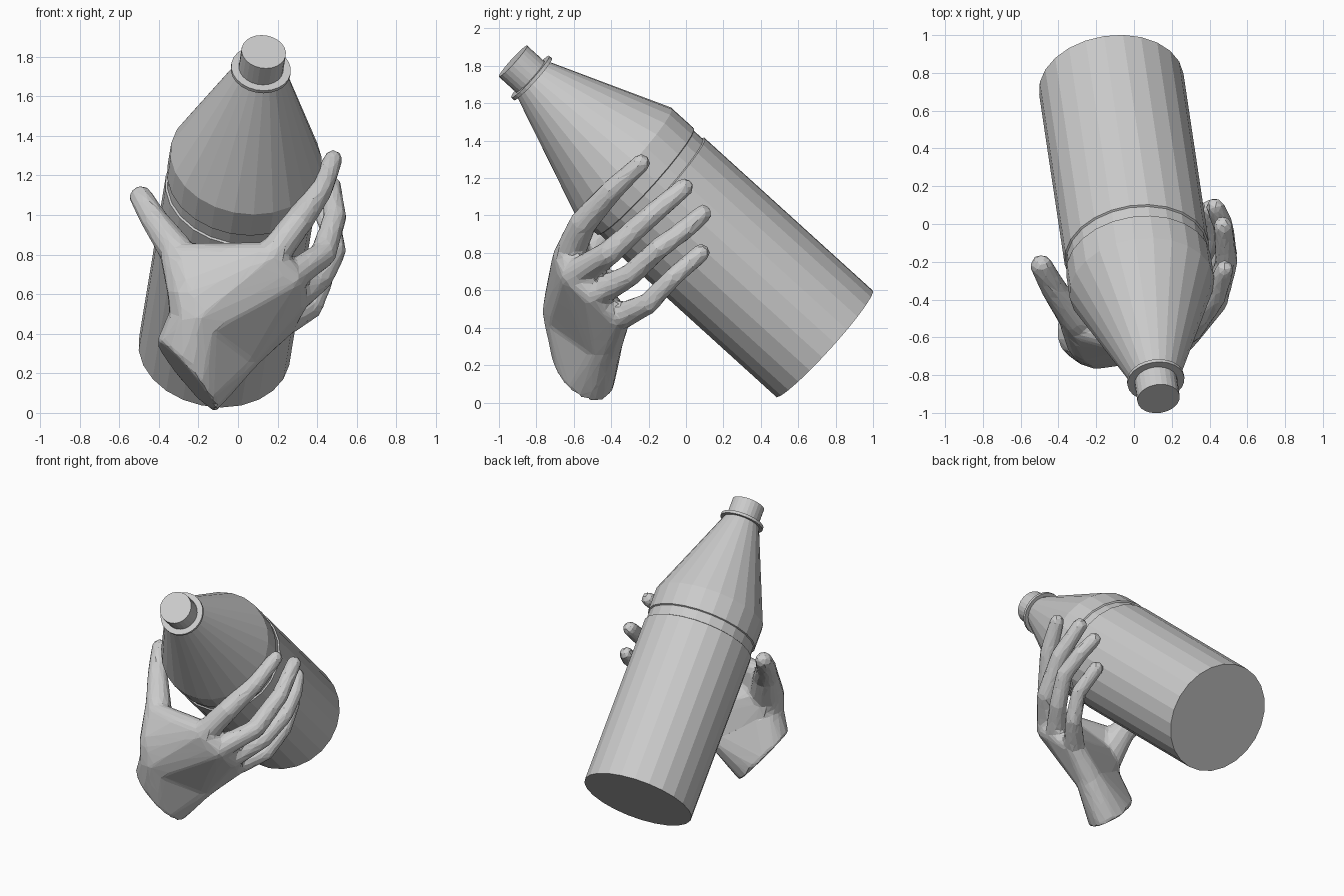
import bpy, bmesh, math
from mathutils import Vector, Matrix

cube = bpy.data.objects.get("Cube")
if cube:
    bpy.data.objects.remove(cube, do_unlink=True)

grey = bpy.data.materials.new("light_grey")
grey.use_nodes = True
tone = (0.6, 0.6, 0.6, 1)
grey.diffuse_color = tone
grey.node_tree.nodes["Principled BSDF"].inputs["Base Color"].default_value = tone


def finish(bm, name):
    bmesh.ops.recalc_face_normals(bm, faces=bm.faces)
    mesh = bpy.data.meshes.new(name)
    bm.to_mesh(mesh)
    bm.free()
    mesh.materials.append(grey)
    ob = bpy.data.objects.new(name, mesh)
    bpy.context.collection.objects.link(ob)
    return ob


# Bottle: profiles (radius, distance from base) turned around a tilted axis
BASE, TOP = Vector((-0.12, 0.74, 0.315)), Vector((0.13, -0.925, 1.825))
AXIS = TOP - BASE
TILT = Matrix.Translation(BASE) @ AXIS.to_track_quat('Z', 'Y').to_matrix().to_4x4()
SIDES = 24


def turned(name, profile):
    bm = bmesh.new()
    rings = []
    for r, h in profile:
        rings.append([bm.verts.new(TILT @ Vector((r * math.cos(a), r * math.sin(a), h)))
                      for a in (2 * math.pi * i / SIDES for i in range(SIDES))])
    for lo, hi in zip(rings, rings[1:]):
        for i in range(SIDES):
            j = (i + 1) % SIDES
            bm.faces.new((lo[i], lo[j], hi[j], hi[i]))
    bm.faces.new(rings[0][::-1])
    bm.faces.new(rings[-1])
    return finish(bm, name)


L = AXIS.length
turned("bottle_body", [(0.386, 0), (0.386, 1.22), (0.376, 1.225), (0.376, 1.295),
                       (0.386, 1.3), (0.386, 1.46), (0.125, L - 0.14)])
turned("neck_flange", [(0.152, L - 0.145), (0.152, L - 0.125)])
turned("bottle_cap", [(0.113, L - 0.13), (0.113, L)])

# Hand: hulls over balls (x, y, z, radius), fused into one faceted skin
hand = bmesh.new()


def ball_points(x, y, z, r):
    bm = bmesh.new()
    bmesh.ops.create_icosphere(bm, subdivisions=2, radius=r)
    pts = [v.co + Vector((x, y, z)) for v in bm.verts]
    bm.free()
    return pts


def hull(balls, extra=()):
    pts = [p for b in balls for p in ball_points(*b)] + list(extra)
    bm = bmesh.new()
    for p in pts:
        bm.verts.new(p)
    out = bmesh.ops.convex_hull(bm, input=bm.verts)
    bmesh.ops.delete(bm, geom=[v for v in bm.verts if not v.link_faces], context='VERTS')
    bmesh.ops.recalc_face_normals(bm, faces=bm.faces)
    tmp = bpy.data.meshes.new("hull")
    bm.to_mesh(tmp)
    bm.free()
    hand.from_mesh(tmp)
    bpy.data.meshes.remove(tmp)


def chain(balls):
    for pair in zip(balls, balls[1:]):
        hull(pair)


# Wrist cut: a flat oval
centre = Vector((-0.26, -0.55, 0.185))
long_axis, short_axis = Vector((0.15, 0.05, -0.18)), Vector((-0.03, 0.16, -0.02))
wrist = [centre + long_axis * math.cos(a) + short_axis * math.sin(a)
         for a in (math.pi * i / 8 for i in range(16))]

# Palm
heel = (-0.2, -0.62, 0.48, 0.15)
outer_heel = (0.02, -0.44, 0.3, 0.1)
thumb_root = (-0.23, -0.62, 0.6, 0.13)
index_k = (0.16, -0.63, 0.78, 0.085)
middle_k = (0.26, -0.6, 0.68, 0.08)
ring_k = (0.28, -0.49, 0.57, 0.075)
little_k = (0.22, -0.37, 0.45, 0.075)
hull([heel, outer_heel], wrist)
hull([heel, outer_heel, thumb_root, index_k, middle_k, ring_k, little_k])
hull([thumb_root, (-0.28, -0.56, 0.8, 0.06), (-0.05, -0.62, 0.79, 0.065), index_k])

# Thumb and fingers
chain([thumb_root, (-0.31, -0.5, 0.82, 0.09), (-0.42, -0.35, 0.97, 0.07), (-0.49, -0.22, 1.09, 0.06)])
chain([index_k, (0.3, -0.55, 0.96, 0.075), (0.42, -0.4, 1.13, 0.062), (0.48, -0.24, 1.28, 0.05)])
chain([middle_k, (0.43, -0.41, 0.8, 0.068), (0.49, -0.2, 0.99, 0.06), (0.47, -0.01, 1.15, 0.052)])
chain([ring_k, (0.42, -0.3, 0.68, 0.062), (0.49, -0.15, 0.82, 0.058),
       (0.47, 0, 0.93, 0.055), (0.43, 0.09, 1.01, 0.05)])
chain([little_k, (0.37, -0.2, 0.53, 0.058), (0.43, -0.07, 0.67, 0.052), (0.4, 0.08, 0.8, 0.05)])

hand_ob = finish(hand, "gripping_hand")
skin = hand_ob.modifiers.new("fuse", 'REMESH')
skin.mode = 'VOXEL'
skin.voxel_size = 0.016
soft = hand_ob.modifiers.new("soften", 'SMOOTH')
soft.iterations = 4
facet = hand_ob.modifiers.new("facet", 'DECIMATE')
facet.ratio = 0.07
